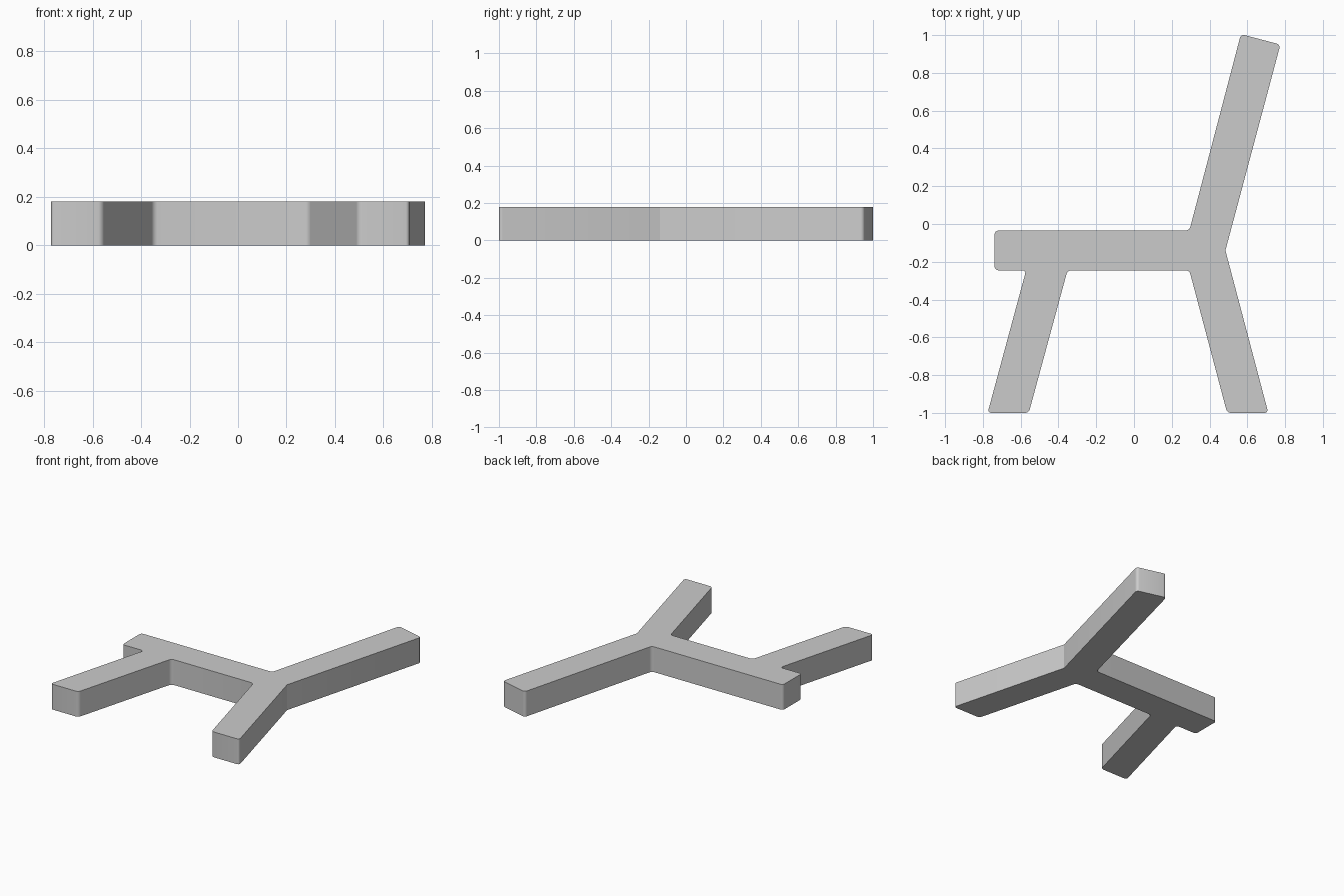
import bpy
import bmesh

cube = bpy.data.objects.get("Cube")
if cube:
    bpy.data.objects.remove(cube, do_unlink=True)

THICKNESS = 0.18
ROUNDING = 0.02

# Grey material
grey = bpy.data.materials.new("plain grey")
grey.use_nodes = True
colour = (0.6, 0.6, 0.6, 1)
grey.diffuse_color = colour
grey.node_tree.nodes["Principled BSDF"].inputs["Base Color"].default_value = colour

# Chair side profile, counterclockwise; the last value tells if the corner is rounded
outline = [
    (-0.775, -1.0, True), (-0.557, -1.0, True),      # front leg foot
    (-0.352, -0.245, True), (0.293, -0.245, True),   # underside of the seat
    (0.493, -1.0, True), (0.711, -1.0, True),        # rear leg foot
    (0.484, -0.14, False),                           # bend behind the seat
    (0.775, 0.95, True), (0.566, 1.005, True),       # top of the backrest
    (0.293, -0.035, True),                           # seat meets backrest
    (-0.738, -0.035, True), (-0.738, -0.245, True),  # seat front
    (-0.571, -0.245, True),                          # front leg meets seat
]

# Extrude the profile into a slab
bm = bmesh.new()
base = [bm.verts.new((x, y, 0)) for x, y, _ in outline]
top = [bm.verts.new((x, y, THICKNESS)) for x, y, _ in outline]
bm.faces.new(base[::-1])
bm.faces.new(top)
for i in range(len(outline)):
    j = (i + 1) % len(outline)
    bm.faces.new((base[i], base[j], top[j], top[i]))

# Round the upright edges
edges = [bm.edges.get((b, t)) for b, t, p in zip(base, top, outline) if p[2]]
bmesh.ops.bevel(bm, geom=edges, offset=ROUNDING, offset_type='OFFSET',
                segments=5, profile=0.5, affect='EDGES')
bmesh.ops.recalc_face_normals(bm, faces=bm.faces)

mesh = bpy.data.meshes.new("chair_side_frame")
bm.to_mesh(mesh)
bm.free()
mesh.materials.append(grey)
frame = bpy.data.objects.new("chair_side_frame", mesh)
bpy.context.collection.objects.link(frame)

# Smooth the rounded corners and keep the rims sharp
bpy.ops.object.select_all(action='DESELECT')
frame.select_set(True)
bpy.context.view_layer.objects.active = frame
bpy.ops.object.shade_smooth_by_angle(angle=0.45)
